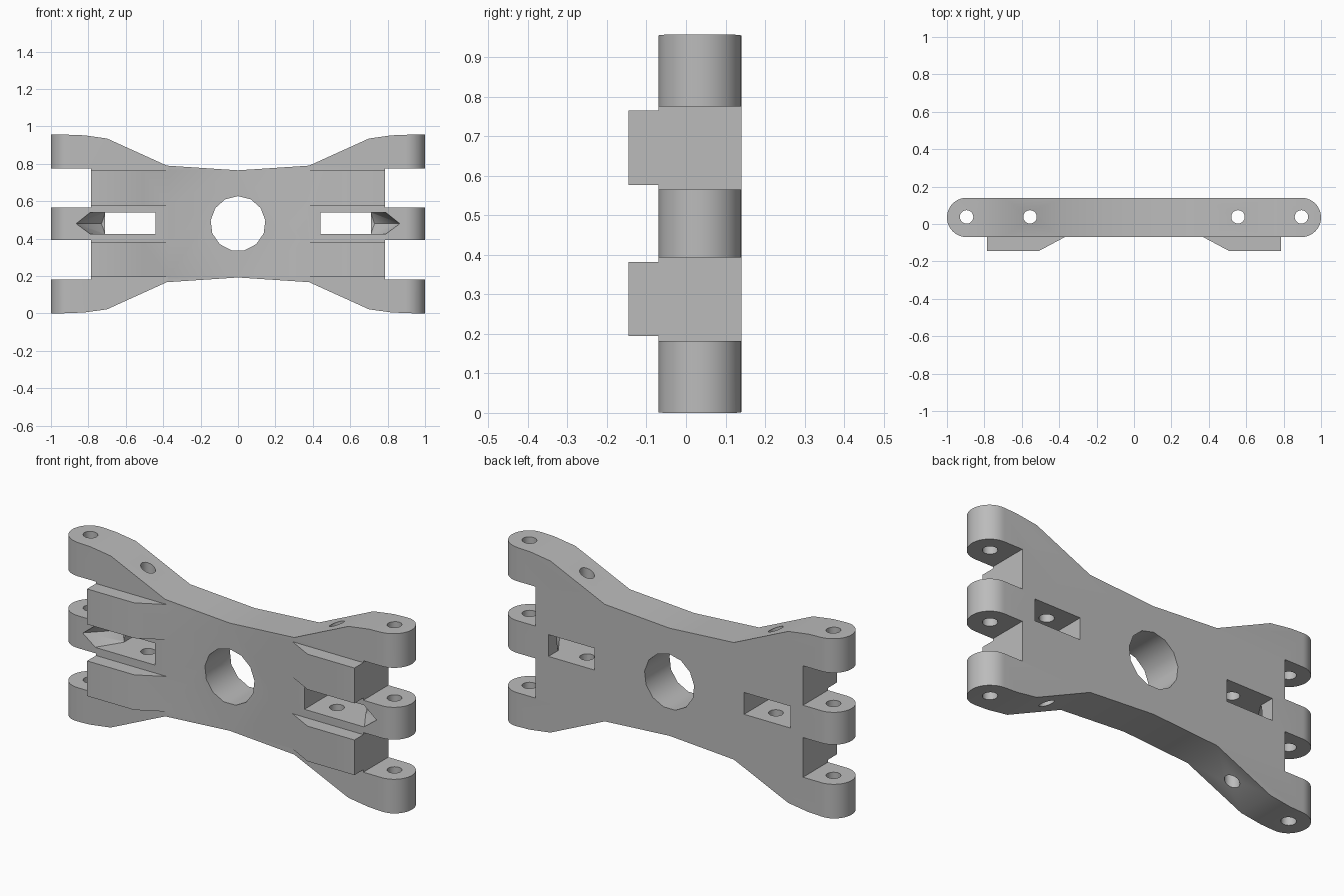
import bpy, bmesh, math
from mathutils import Vector

cube = bpy.data.objects.get("Cube")
if cube:
    bpy.data.objects.remove(cube, do_unlink=True)

grey = bpy.data.materials.new("plain grey")
grey.use_nodes = True
grey.diffuse_color = (0.5, 0.5, 0.5, 1)
grey.node_tree.nodes["Principled BSDF"].inputs["Base Color"].default_value = (0.5, 0.5, 0.5, 1)

MID = 0.48            # mid height
FRONT, BACK = -0.07, 0.14
PIN_Y = (FRONT + BACK) / 2
RADIUS = (BACK - FRONT) / 2
PIN_X = 1 - RADIUS


def add_object(name, bm):
    bmesh.ops.recalc_face_normals(bm, faces=bm.faces)
    mesh = bpy.data.meshes.new(name)
    bm.to_mesh(mesh)
    bm.free()
    mesh.materials.append(grey)
    obj = bpy.data.objects.new(name, mesh)
    bpy.context.collection.objects.link(obj)
    return obj


def prism(name, points, axis, low, high):
    """Extrude a flat outline along y (points are x, z) or z (points are x, y)."""
    bm = bmesh.new()
    place = (lambda a, b: (a, low, b)) if axis == "y" else (lambda a, b: (a, b, low))
    face = bm.faces.new([bm.verts.new(place(a, b)) for a, b in points])
    grown = bmesh.ops.extrude_face_region(bm, geom=[face])["geom"]
    step = Vector((0, high - low, 0) if axis == "y" else (0, 0, high - low))
    bmesh.ops.translate(bm, vec=step, verts=[v for v in grown if isinstance(v, bmesh.types.BMVert)])
    return add_object(name, bm)


def hull(name, points):
    bm = bmesh.new()
    for p in points:
        bm.verts.new(p)
    bmesh.ops.convex_hull(bm, input=bm.verts[:])
    return add_object(name, bm)


def box(name, x, z, y=(-0.5, 0.5)):
    return prism(name, [(x[0], z[0]), (x[1], z[0]), (x[1], z[1]), (x[0], z[1])], "y", *y)


def ring(cx, cy, r, n):
    return [(cx + r * math.sin(i * math.tau / n), cy + r * math.cos(i * math.tau / n)) for i in range(n)]


def combine(target, tool, operation):
    mod = target.modifiers.new(operation, "BOOLEAN")
    mod.operation, mod.object, mod.solver = operation, tool, "EXACT"
    bpy.context.view_layer.objects.active = target
    bpy.ops.object.modifier_apply(modifier=mod.name)
    bpy.data.objects.remove(tool, do_unlink=True)


# Waisted plate
half = [(0, 0.765), (0.38, 0.79), (0.7, 0.935), (0.82, 0.952), (0.95, 0.957), (1.05, 0.957)]
top = [(-x, z) for x, z in reversed(half[1:])] + half
bottom = [(x, 0.957 - z) for x, z in reversed(top)]
bottom = [(x, z) for x, z in bottom]
body = prism("bracket_body", top + bottom, "y", FRONT, BACK)

# Rounded ends
stadium = []
for side in (1, -1):
    for i in range(25):
        a = math.pi * i / 24 - math.pi / 2
        stadium.append((side * (PIN_X + RADIUS * math.cos(a)), PIN_Y + side * RADIUS * math.sin(a)))
combine(body, prism("end_rounding", stadium, "z", -0.5, 1.5), "INTERSECT")

# Raised pads with a ramp toward the waist
for side in (1, -1):
    for low, high in ((0.195, 0.382), (0.577, 0.765)):
        ramp = [(0.37, FRONT), (0.51, -0.145), (0.83, -0.145), (0.83, 0), (0.37, 0)]
        pad = prism("pad", [(side * x, y) for x, y in ramp], "z", low, high)
        combine(body, pad, "UNION")

for side in (1, -1):
    # Gaps between the end lugs
    for low, high in ((0.182, 0.393), (0.565, 0.775)):
        combine(body, box("lug_gap", sorted((side * 0.787, side * 1.2)), (low, high)), "DIFFERENCE")
    # Rectangular window
    low, high = 0.424, 0.54
    combine(body, box("window", sorted((side * 0.44, side * 0.712)), (low, high)), "DIFFERENCE")
    # Pointed front recess beside the window
    outline = [(0.66, low), (0.66, high), (0.79, high), (0.79, low), (0.865, MID)]
    tip = [(side * x, y, z) for y in (FRONT - 0.02, FRONT + 0.005) for x, z in outline]
    tip += [(side * 0.71, 0.06, z) for z in (low, high)]
    tip += [(side * 0.73, 0.07, MID), (side * 0.66, 0.06, low), (side * 0.66, 0.06, high)]
    combine(body, hull("recess", tip), "DIFFERENCE")
    # Vertical pin holes
    for x in (0.895, 0.556):
        hole = prism("pin_hole", ring(side * x, PIN_Y + 0.003, 0.036, 20), "z", -0.5, 1.5)
        combine(body, hole, "DIFFERENCE")

# Large centre hole
combine(body, prism("centre_hole", ring(0, MID, 0.147, 13), "y", -0.5, 0.5), "DIFFERENCE")

# One material, smooth curves with sharp edges kept
body.data.materials.clear()
body.data.materials.append(grey)
for p in body.data.polygons:
    p.material_index = 0
bpy.ops.object.select_all(action="DESELECT")
body.select_set(True)
bpy.context.view_layer.objects.active = body
bpy.ops.object.shade_smooth_by_angle(angle=math.radians(30))
